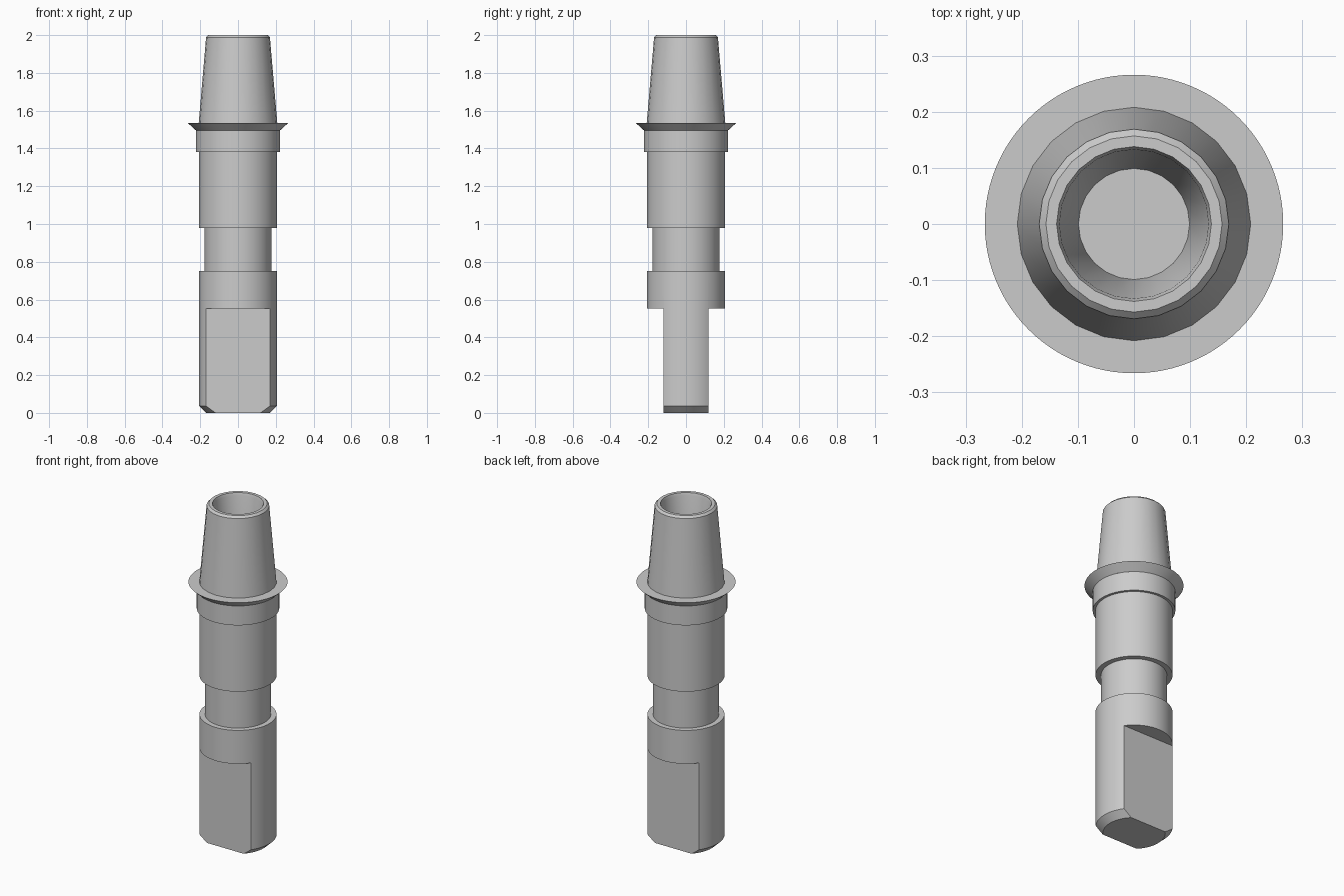
import bpy, bmesh, math
from mathutils import Vector, Matrix

cube = bpy.data.objects.get("Cube")
if cube:
    bpy.data.objects.remove(cube, do_unlink=True)

metal = bpy.data.materials.new("plain_grey_metal")
metal.use_nodes = True
GREY = (0.6, 0.6, 0.6, 1.0)
metal.diffuse_color = GREY
metal.node_tree.nodes["Principled BSDF"].inputs["Base Color"].default_value = GREY


def add_object(name, bm):
    mesh = bpy.data.meshes.new(name)
    bm.to_mesh(mesh)
    bm.free()
    mesh.materials.append(metal)
    obj = bpy.data.objects.new(name, mesh)
    bpy.context.collection.objects.link(obj)
    return obj


def smooth(obj):
    bpy.ops.object.select_all(action='DESELECT')
    obj.select_set(True)
    bpy.context.view_layer.objects.active = obj
    bpy.ops.object.shade_smooth_by_angle(angle=math.radians(30))


def lathe(name, profile, segments):
    """Spin a (radius, height) profile, listed bottom to top on the outside."""
    bm = bmesh.new()
    verts = [bm.verts.new((r, 0, z)) for r, z in profile]
    edges = [bm.edges.new(pair) for pair in zip(verts, verts[1:])]
    bmesh.ops.spin(bm, geom=verts + edges, cent=(0, 0, 0), axis=(0, 0, 1),
                   angle=math.tau, steps=segments, use_duplicate=False)
    bmesh.ops.remove_doubles(bm, verts=bm.verts, dist=0.0001)
    bmesh.ops.recalc_face_normals(bm, faces=bm.faces)
    # open shells: make the first wall face point away from the axis
    wall = max(bm.faces, key=lambda f: f.calc_center_median().xy.length
               * (1 - abs(f.normal.z)))
    c = wall.calc_center_median()
    if wall.normal.dot(Vector((c.x, c.y, 0))) < 0:
        bmesh.ops.reverse_faces(bm, faces=bm.faces)
    return add_object(name, bm)


# Shank with chamfered foot
shank = lathe("shank", [(0, 0), (0.168, 0), (0.207, 0.037), (0.207, 0.75), (0, 0.75)], 64)

# Two opposite flats cut into the shank
FLAT_Y, FLAT_TOP = 0.119, 0.552
for side in (-1, 1):
    bm = bmesh.new()
    bmesh.ops.create_cube(bm, size=1, matrix=Matrix.Translation(
        (0, side * (FLAT_Y + 0.5), FLAT_TOP - 0.5)) @ Matrix.Diagonal((1, 1, 1, 1)))
    bmesh.ops.translate(bm, verts=[v for v in bm.verts if v.co.z < 0.3], vec=(0, 0, -0.2))
    cutter = add_object("flat_cutter", bm)
    cutter.hide_render = True
    cut = shank.modifiers.new("flat", 'BOOLEAN')
    cut.operation = 'DIFFERENCE'
    cut.solver = 'EXACT'
    cut.object = cutter
    bpy.ops.object.select_all(action='DESELECT')
    shank.select_set(True)
    bpy.context.view_layer.objects.active = shank
    bpy.ops.object.modifier_apply(modifier=cut.name)
    bpy.data.objects.remove(cutter, do_unlink=True)

# Stepped cylinders above the shank
neck = lathe("neck", [(0.177, 0.75), (0.177, 0.98)], 64)
body = lathe("body", [(0.176, 0.98), (0.207, 0.98), (0.207, 1.38)], 64)
collar = lathe("collar", [(0.206, 1.38), (0.222, 1.38), (0.222, 1.495)], 64)
flange = lathe("flange", [(0.222, 1.495), (0.266, 1.535), (0.2, 1.535)], 96)

# Hollow tapered nose
nose = lathe("tapered_nose", [(0.208, 1.535), (0.169, 1.988), (0.157, 2.0), (0.138, 2.0),
                              (0.133, 1.985), (0.099, 1.55), (0, 1.55)], 24)

for part in (shank, neck, body, collar, flange, nose):
    smooth(part)
